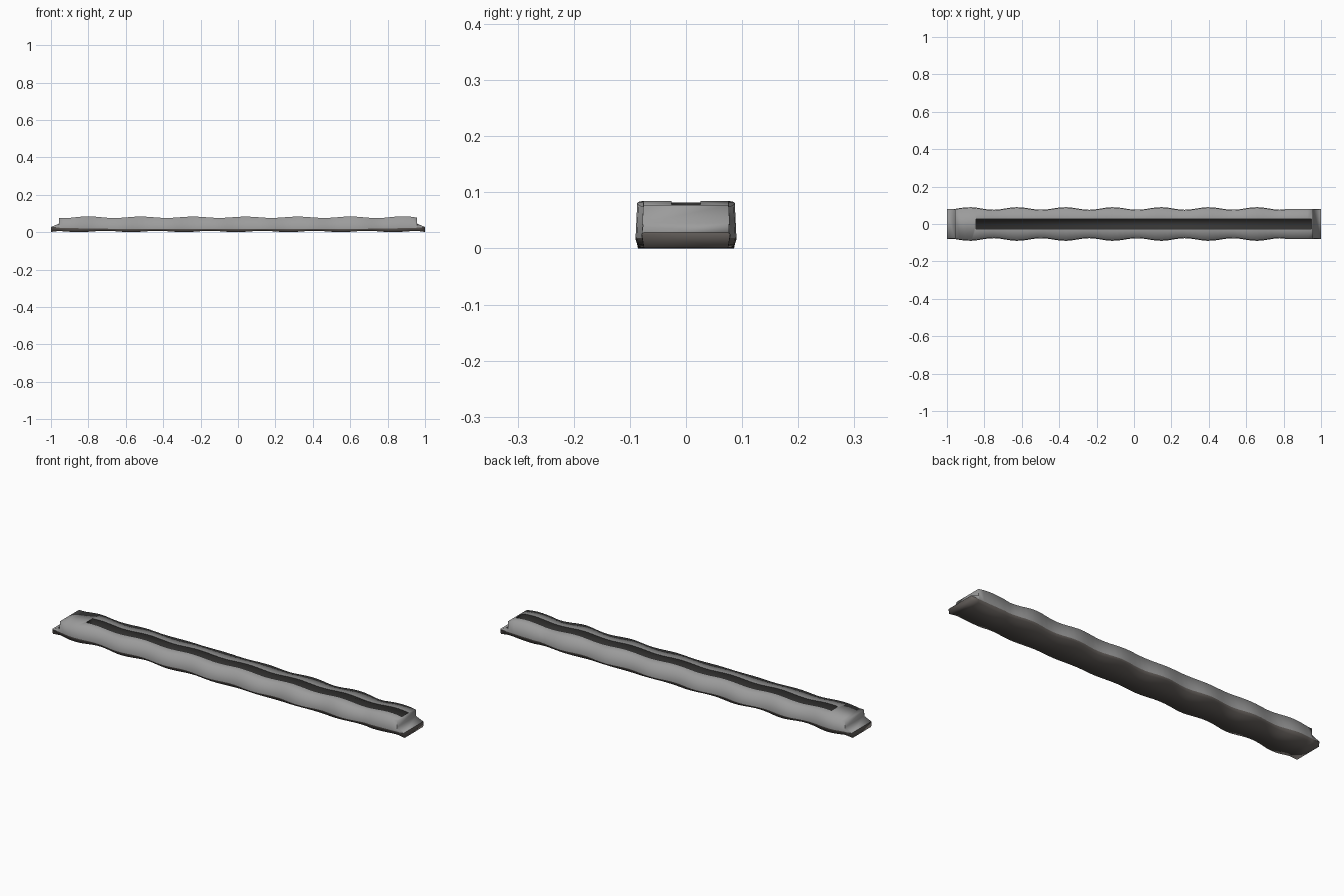
import bpy, bmesh, math

if "Cube" in bpy.data.objects:
    bpy.data.objects.remove(bpy.data.objects["Cube"])


def half_width(x):
    # scalloped sides, plain towards the right-hand end
    if x > 0.79 or x < -0.97:
        return 0.079
    return 0.083 + 0.007 * math.cos(2 * math.pi * (x + 0.88) / 0.256)


def top_height(x):
    # gentle ripple, a little taller near both ends
    amp = 0.0035 + 0.0025 * abs(x) ** 3
    return 0.0795 + amp * math.cos(2 * math.pi * (x + 0.8) / 0.28)


def bottom_height(x):
    return 0.0035 - 0.0035 * math.cos(2 * math.pi * (x + 0.85) / 0.28)


def material(name, r, g, b):
    m = bpy.data.materials.new(name)
    m.diffuse_color = (r, g, b, 1)
    m.use_nodes = True
    m.node_tree.nodes["Principled BSDF"].inputs["Base Color"].default_value = m.diffuse_color
    return m


# stations along the bar: (x, top z); stepped tongue at each end
END, STEP, N = 1.0, 0.958, 64
stations = [(-END, 0.028), (-STEP, 0.045)]
for i in range(N + 1):
    x = -STEP + 2 * STEP * i / N
    stations.append((x, 0.077 if i in (0, N) else top_height(x)))
stations += [(STEP, 0.045), (END, 0.028)]

# rippled bar lofted through the stations
bm = bmesh.new()
rings = []
for x, t in stations:
    w, b = half_width(x), bottom_height(x)
    if abs(x) == END:
        b = 0.001
    seam = 0.016 + 0.009 * x ** 4
    side = [(w - 0.004, b), (w, seam), (w - 0.003, t)]
    profile = side + [(-y, z) for y, z in reversed(side)]
    rings.append([bm.verts.new((x, y, z)) for y, z in profile])
for a, b in zip(rings, rings[1:]):
    for j in range(6):
        k = (j + 1) % 6
        bm.faces.new((a[j], b[j], b[k], a[k]))
bm.faces.new(rings[0])
bm.faces.new(rings[-1])
bmesh.ops.recalc_face_normals(bm, faces=bm.faces)
mesh = bpy.data.meshes.new("rippled_bar")
bm.to_mesh(mesh)
bm.free()
bar = bpy.data.objects.new("rippled_bar", mesh)
bpy.context.collection.objects.link(bar)

# long slot cut in the top
x0, x1, floor, roof = -0.845, 0.95, 0.03, 0.15
bpy.ops.mesh.primitive_cube_add(size=1, location=((x0 + x1) / 2, 0, (floor + roof) / 2))
cutter = bpy.context.object
cutter.name = "slot_cutter"
cutter.scale = (x1 - x0, 0.052, roof - floor)
cutter.hide_render = True
cutter.hide_set(True)
cut = bar.modifiers.new("slot", 'BOOLEAN')
cut.operation = 'DIFFERENCE'
cut.object = cutter
cut.solver = 'EXACT'
bpy.ops.object.select_all(action='DESELECT')
bpy.context.view_layer.objects.active = bar
bar.select_set(True)
bpy.ops.object.modifier_apply(modifier=cut.name)
bpy.data.objects.remove(cutter)

# grey body, dark underside and near-black slot
mesh = bar.data
mesh.materials.clear()
for m in (material("grey_body", 0.33, 0.33, 0.33),
          material("dark_underside", 0.14, 0.125, 0.115),
          material("slot_shadow", 0.035, 0.034, 0.033)):
    mesh.materials.append(m)

# soft shading over the body, crisp where the materials meet
bm = bmesh.new()
bm.from_mesh(mesh)
for f in bm.faces:
    c = f.calc_center_median()
    in_slot = all(x0 - 0.001 < v.co.x < x1 + 0.001 and abs(v.co.y) < 0.027 for v in f.verts)
    f.material_index = 2 if in_slot else 1 if c.z < 0.02 else 0
    f.smooth = True
for e in bm.edges:
    if len({f.material_index for f in e.link_faces}) > 1:
        e.smooth = False
bm.to_mesh(mesh)
bm.free()
